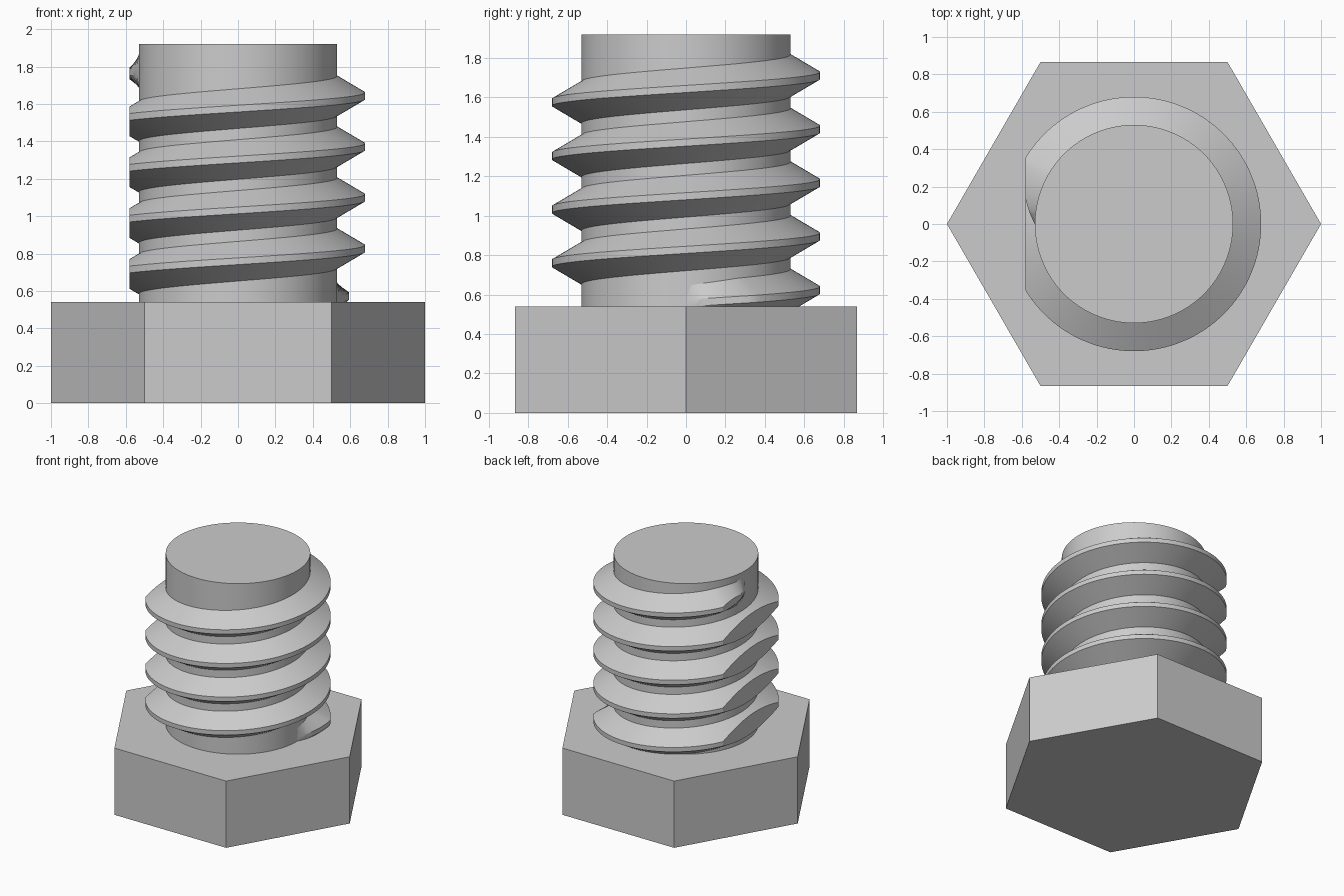
import bpy, bmesh, math
from mathutils import Vector

cube = bpy.data.objects.get("Cube")
if cube:
    bpy.data.objects.remove(cube, do_unlink=True)

HEAD_H, TOP = 0.54, 1.92
CORE_R, CREST_R = 0.53, 0.68
PITCH, TURNS, START_Z = 0.272, 4.5, 0.555
ROOT_HALF, CREST_HALF = 0.106, 0.018
SEG = 128          # segments per turn, shared by shank and thread
RUNOUT = 1 / 12    # fade at each thread end, in turns
CLIP_X = -0.58     # flat cut along the thread

steel = bpy.data.materials.new("grey steel")
steel.use_nodes = True
GREY = (0.6, 0.6, 0.6, 1)
steel.diffuse_color = GREY
steel.node_tree.nodes["Principled BSDF"].inputs["Base Color"].default_value = GREY


def finish(name, bm, smooth):
    bmesh.ops.recalc_face_normals(bm, faces=bm.faces)
    mesh = bpy.data.meshes.new(name)
    bm.to_mesh(mesh)
    bm.free()
    mesh.materials.append(steel)
    ob = bpy.data.objects.new(name, mesh)
    bpy.context.collection.objects.link(ob)
    if smooth:
        bpy.ops.object.select_all(action='DESELECT')
        ob.select_set(True)
        bpy.context.view_layer.objects.active = ob
        bpy.ops.object.shade_smooth_by_angle(angle=math.radians(25))
    return ob


def prism(name, sides, radius, z0, z1, smooth=False):
    bm = bmesh.new()
    ring = [bm.verts.new((radius * math.cos(math.tau * i / sides),
                          radius * math.sin(math.tau * i / sides), z0))
            for i in range(sides)]
    base = bm.faces.new(ring)
    top = bmesh.ops.extrude_face_region(bm, geom=[base])["geom"]
    bmesh.ops.translate(bm, vec=(0, 0, z1 - z0),
                        verts=[v for v in top if isinstance(v, bmesh.types.BMVert)])
    # put back the bottom if the extrusion consumed it
    if not any(all(abs(v.co.z - z0) < 1e-6 for v in f.verts) for f in bm.faces):
        bm.faces.new(ring)
    return finish(name, bm, smooth)


# Hexagonal head and round shank
prism("hex_head", 6, 1.0, 0, HEAD_H)
prism("shank", SEG, CORE_R, HEAD_H - 0.1, TOP, smooth=True)

# Helical thread: a trapezoid swept upwards, fading into the shank at both ends
bm = bmesh.new()
rings = []
steps = int(TURNS * SEG)
for i in range(steps + 1):
    turn = i / SEG
    fade = min(1, turn / RUNOUT, (TURNS - turn) / RUNOUT)
    crest = CORE_R + (CREST_R - CORE_R) * fade
    root = ROOT_HALF * (0.85 + 0.15 * fade)
    section = [(CORE_R - 0.03, -root), (CORE_R, -root), (crest, -CREST_HALF),
               (crest, CREST_HALF), (CORE_R, root), (CORE_R - 0.03, root)]
    a = math.tau * turn
    z = START_Z + PITCH * turn
    rings.append([bm.verts.new((r * math.cos(a), r * math.sin(a), z + dz))
                  for r, dz in section])
for lo, hi in zip(rings, rings[1:]):
    for k in range(len(lo)):
        n = (k + 1) % len(lo)
        bm.faces.new((lo[k], lo[n], hi[n], hi[k]))
bm.faces.new(rings[0])
bm.faces.new(rings[-1])
bmesh.ops.recalc_face_normals(bm, faces=bm.faces)

# Flat cut down one side of the thread
cut = bmesh.ops.bisect_plane(bm, geom=bm.verts[:] + bm.edges[:] + bm.faces[:],
                             plane_co=Vector((CLIP_X, 0, 0)),
                             plane_no=Vector((-1, 0, 0)), clear_outer=True)
edges = [e for e in cut["geom_cut"] if isinstance(e, bmesh.types.BMEdge) and e.is_boundary]
bmesh.ops.holes_fill(bm, edges=edges, sides=0)
finish("thread", bm, smooth=True)
